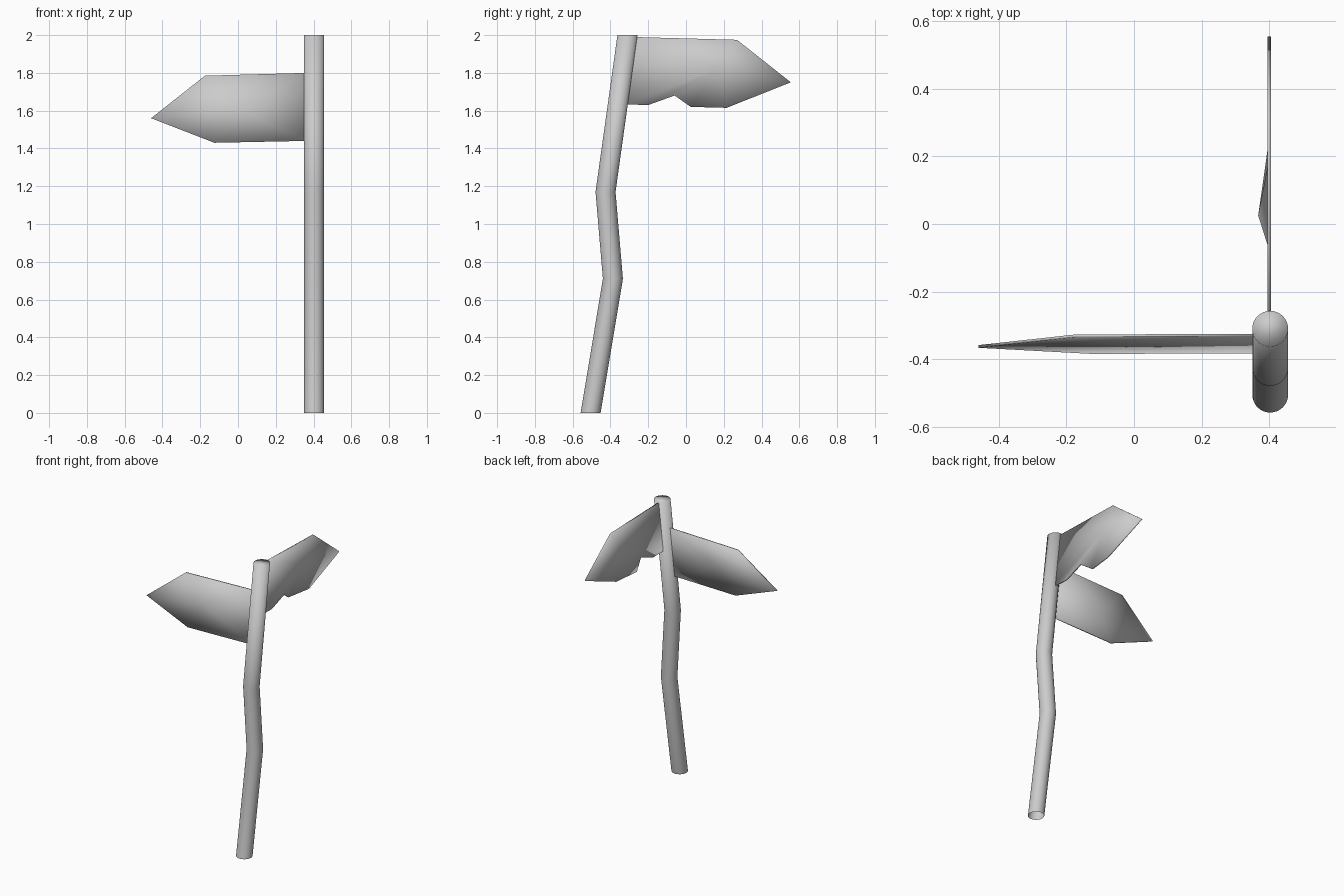
import bpy, bmesh, math
from mathutils import Vector

if "Cube" in bpy.data.objects:
    bpy.data.objects.remove(bpy.data.objects["Cube"])


def finish(bm, name):
    bmesh.ops.recalc_face_normals(bm, faces=bm.faces)
    me = bpy.data.meshes.new(name)
    bm.to_mesh(me)
    bm.free()
    ob = bpy.data.objects.new(name, me)
    bpy.context.collection.objects.link(ob)
    for p in me.polygons:
        p.use_smooth = True
    return ob


def board(name, outline, hub, thick):
    """Thin plank: front and back triangle fans around a hub, joined by a rim."""
    bm = bmesh.new()
    half = Vector(thick) / 2
    sides = []
    for s in (-1, 1):
        ring = [bm.verts.new(Vector(p) + half * s) for p in outline]
        centre = bm.verts.new(Vector(hub) + half * s)
        for a, b in zip(ring, ring[1:] + ring[:1]):
            bm.faces.new((a, b, centre))
        sides.append(ring)
    f, k = sides
    for i in range(len(f)):
        j = (i + 1) % len(f)
        bm.faces.new((f[i], f[j], k[j], k[i]))
    return finish(bm, name)


# Crooked post: horizontal rings along a bent path, open underneath
SIDES, RADIUS, POST_X = 32, 0.053, 0.403
path = [(-0.505, 0), (-0.387, 0.71), (-0.426, 1.17), (-0.31, 2.0)]
bm = bmesh.new()
rings = []
for y, z in path:
    rings.append([bm.verts.new((POST_X + RADIUS * math.cos(2 * math.pi * i / SIDES),
                                y + RADIUS * math.sin(2 * math.pi * i / SIDES), z))
                  for i in range(SIDES)])
for lo, hi in zip(rings, rings[1:]):
    for i in range(SIDES):
        j = (i + 1) % SIDES
        bm.faces.new((lo[i], lo[j], hi[j], hi[i]))
bm.faces.new(rings[-1])
finish(bm, "post")

# Left arrow board, leaning with the post
lean = lambda x, z: (x, -0.329 + (z - 1.8) * 0.139, z)
left = [(0.365, 1.80), (-0.175, 1.785), (-0.46, 1.56), (-0.125, 1.43), (0.365, 1.44)]
board("left_arrow_board", [lean(*p) for p in left], lean(0.0, 1.61), (0, 0.008, 0))

# Rear arrow board, with a chipped and bent lower corner
rear = [(0.4, -0.28, 1.99), (0.4, 0.27, 1.975), (0.4, 0.555, 1.75), (0.4, 0.215, 1.615),
        (0.373, 0.025, 1.62), (0.4, -0.06, 1.68), (0.4, -0.2, 1.63), (0.4, -0.325, 1.633)]
board("rear_arrow_board", rear, (0.4, 0.165, 1.82), (0.011, 0, 0))
